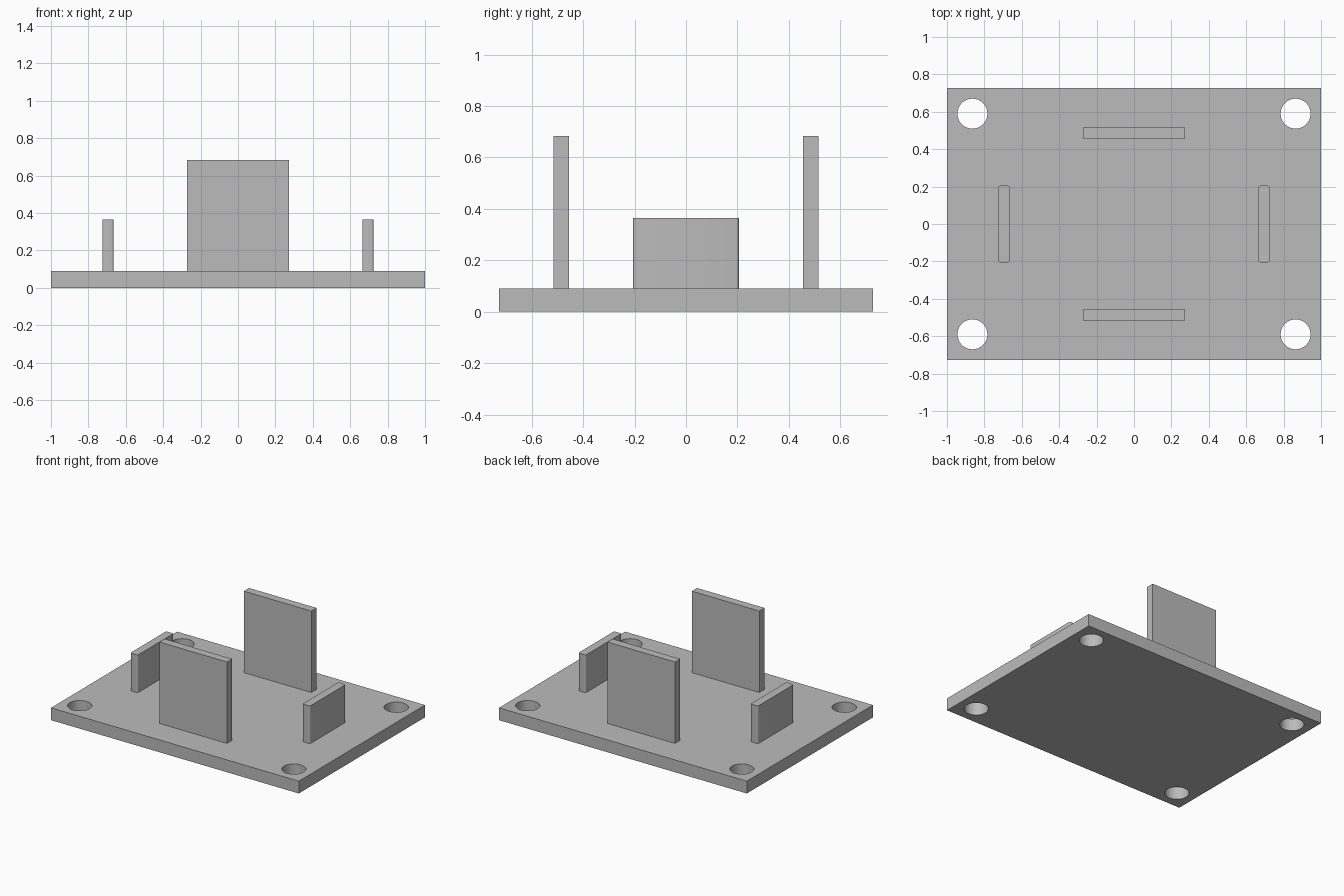
import bpy

default_cube = bpy.data.objects.get("Cube")
if default_cube:
    bpy.data.objects.remove(default_cube, do_unlink=True)

BASE_TOP = 0.09

grey = bpy.data.materials.new("plain grey")
grey.use_nodes = True
COLOUR = (0.5, 0.5, 0.5, 1)
grey.diffuse_color = COLOUR
grey.node_tree.nodes["Principled BSDF"].inputs["Base Color"].default_value = COLOUR


def box(name, x, y, bottom, size):
    """Box standing at (x, y) with its underside at the given height."""
    bpy.ops.mesh.primitive_cube_add(size=1, location=(x, y, bottom + size[2] / 2))
    obj = bpy.context.object
    obj.name = name
    obj.scale = size
    bpy.ops.object.transform_apply(location=False, rotation=False, scale=True)
    obj.data.materials.append(grey)
    return obj


# Base plate with four corner holes
plate = box("base_plate", 0, 0, 0, (2, 1.454, BASE_TOP))
cutters = []
for sx in (-1, 1):
    for sy in (-1, 1):
        bpy.ops.mesh.primitive_cylinder_add(
            vertices=64, radius=0.08, depth=0.4, location=(sx * 0.864, sy * 0.59, 0))
        cutter = bpy.context.object
        cutter.name = "hole_cutter"
        cutter.hide_render = True
        cutter.data.materials.append(grey)
        cutters.append(cutter)

bpy.context.view_layer.objects.active = plate
for cutter in cutters:
    mod = plate.modifiers.new("corner_hole", "BOOLEAN")
    mod.operation = "DIFFERENCE"
    mod.solver = "EXACT"
    mod.object = cutter
    bpy.ops.object.modifier_apply(modifier=mod.name)
    bpy.data.objects.remove(cutter, do_unlink=True)

bpy.ops.object.select_all(action="DESELECT")
plate.select_set(True)
bpy.ops.object.shade_smooth_by_angle()

# Tall plain tabs at the front and back
for name, sy in (("front_tab", -1), ("back_tab", 1)):
    box(name, 0, sy * 0.486, BASE_TOP, (0.544, 0.06, 0.594))

# Short side tabs with slightly rounded upright edges
for name, sx in (("right_tab", -1), ("left_tab", 1)):
    tab = box(name, sx * 0.695, 0, BASE_TOP, (0.06, 0.412, 0.275))
    upright = tab.data.attributes.new("bevel_weight_edge", "FLOAT", "EDGE")
    for edge in tab.data.edges:
        a, b = (tab.data.vertices[i].co for i in edge.vertices)
        upright.data[edge.index].value = float(abs(a.z - b.z) > 0.1)
    bevel = tab.modifiers.new("rounded_edges", "BEVEL")
    bevel.limit_method = "WEIGHT"
    bevel.width = 0.011
    bevel.segments = 4
    bpy.ops.object.modifier_apply(modifier=bevel.name)
    bpy.ops.object.shade_smooth_by_angle()
